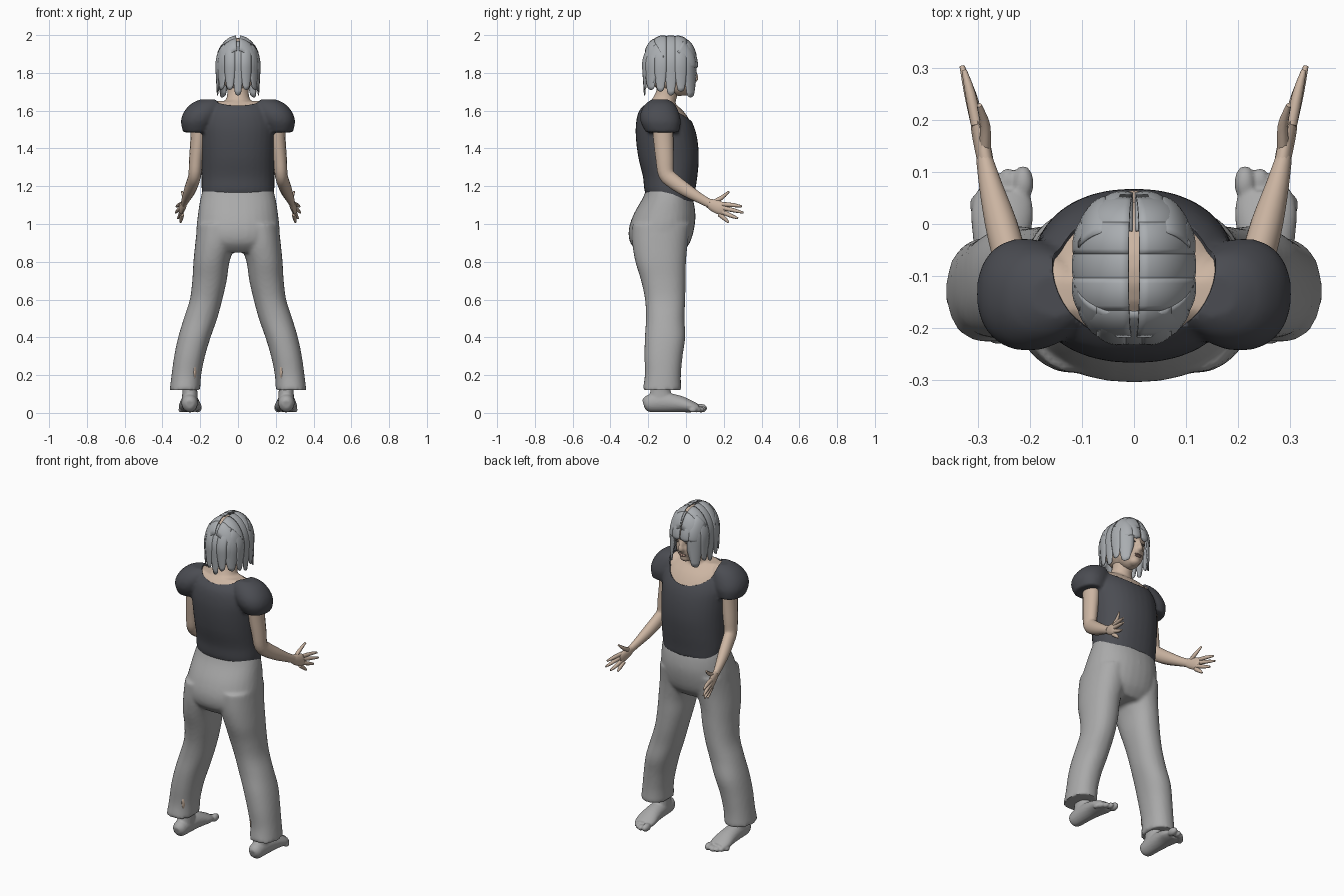
import bpy, bmesh, math
from mathutils import Vector

if "Cube" in bpy.data.objects:
    bpy.data.objects.remove(bpy.data.objects["Cube"])


def material(name, rgb):
    m = bpy.data.materials.new(name)
    m.use_nodes = True
    m.diffuse_color = (*rgb, 1)
    m.node_tree.nodes["Principled BSDF"].inputs["Base Color"].default_value = (*rgb, 1)
    return m


SKIN = material("skin", (0.60, 0.46, 0.36))
SHIRT = material("charcoal cloth", (0.07, 0.073, 0.085))
PANTS = material("grey cloth", (0.40, 0.40, 0.40))
HAIR = material("silver hair", (0.40, 0.42, 0.44))
LIPS = material("lips", (0.42, 0.27, 0.22))
EYES = material("eyes", (0.12, 0.10, 0.09))


def spline(rows, steps=4):
    """Catmull-Rom interpolation of tuples."""
    out = []
    for i in range(len(rows) - 1):
        a, b, c, d = rows[max(i - 1, 0)], rows[i], rows[i + 1], rows[min(i + 2, len(rows) - 1)]
        for k in range(steps):
            t = k / steps
            out.append([0.5 * (2 * q + (r - p) * t + (2 * p - 5 * q + 4 * r - s) * t * t
                               + (3 * q - p - 3 * r + s) * t ** 3) for p, q, r, s in zip(a, b, c, d)])
    return out + [list(rows[-1])]


def skin_rings(bm, rings, n, power=2.0):
    """Join rings given as (centre, u radius vector, v radius vector) into a capped tube."""
    loops = []
    for c, u, v in rings:
        loop = []
        for i in range(n):
            a = 2 * math.pi * i / n
            cx, sy = math.cos(a), math.sin(a)
            e = 2 / power
            loop.append(bm.verts.new(c + u * math.copysign(abs(cx) ** e, cx)
                                     + v * math.copysign(abs(sy) ** e, sy)))
        loops.append(loop)
    for p, q in zip(loops, loops[1:]):
        for i in range(n):
            bm.faces.new((p[i], p[(i + 1) % n], q[(i + 1) % n], q[i]))
    bm.faces.new(loops[0])
    bm.faces.new(loops[-1])


def column(bm, rows, sx=1, n=32, power=2.2, inset=0.0):
    """Upright loft from rows (z, x0, x1, y0, y1)."""
    skin_rings(bm, [(Vector((sx * (x0 + x1) / 2, (y0 + y1) / 2, z)),
                     Vector(((x1 - x0) / 2 - inset, 0, 0)), Vector((0, (y1 - y0) / 2 - inset, 0)))
                    for z, x0, x1, y0, y1 in spline(rows)], n, power)


def tube(bm, pts, sx=1, n=12, steps=3):
    """Loft along a path of (x, y, z, side radius, other radius)."""
    rows = spline(pts, steps)
    ps = [Vector((sx * r[0], r[1], r[2])) for r in rows]
    rings = []
    for i, r in enumerate(rows):
        t = (ps[min(i + 1, len(ps) - 1)] - ps[max(i - 1, 0)]).normalized()
        v = t.cross(Vector((1, 0, 0))).normalized()
        rings.append((ps[i], v.cross(t) * r[3], v * r[4]))
    skin_rings(bm, rings, n)


def ball(bm, c, r, sx=1, seg=24):
    vs = bmesh.ops.create_uvsphere(bm, u_segments=seg, v_segments=seg // 2, radius=1)["verts"]
    for v in vs:
        v.co = Vector((sx * c[0] + v.co.x * r[0], c[1] + v.co.y * r[1], c[2] + v.co.z * r[2]))


def finish(name, bm, mat, voxel=0, smooth=4, angle=50):
    bmesh.ops.recalc_face_normals(bm, faces=bm.faces)
    me = bpy.data.meshes.new(name)
    bm.to_mesh(me)
    bm.free()
    ob = bpy.data.objects.new(name, me)
    bpy.context.collection.objects.link(ob)
    me.materials.append(mat)
    for o in bpy.context.selected_objects:
        o.select_set(False)
    bpy.context.view_layer.objects.active = ob
    ob.select_set(True)
    if voxel:
        m = ob.modifiers.new("blend", 'REMESH')
        m.mode, m.voxel_size = 'VOXEL', voxel
        s = ob.modifiers.new("soften", 'SMOOTH')
        s.iterations, s.factor = smooth, 0.5
        for mod in ("blend", "soften"):
            bpy.ops.object.modifier_apply(modifier=mod)
    bpy.ops.object.shade_smooth_by_angle(angle=math.radians(angle))
    return ob


# Trousers: hips and two flared legs blended together
bm = bmesh.new()
column(bm, [(z, -w, w, a, b) for z, a, b, w in [
    (1.20, -0.205, 0.00, 0.178), (1.14, -0.228, 0.034, 0.198), (1.05, -0.278, 0.05, 0.212),
    (0.97, -0.303, 0.042, 0.22), (0.90, -0.295, 0.02, 0.21), (0.85, -0.25, -0.02, 0.17)]])
for sx in (1, -1):
    column(bm, [(1.0, 0.01, 0.215, -0.285, 0.025), (0.9, 0.015, 0.226, -0.285, 0.01),
                (0.8, 0.045, 0.236, -0.268, 0.0), (0.7, 0.06, 0.242, -0.238, -0.002),
                (0.6, 0.083, 0.255, -0.217, -0.004), (0.5, 0.11, 0.287, -0.212, -0.008),
                (0.4, 0.145, 0.317, -0.218, -0.004), (0.3, 0.175, 0.338, -0.22, -0.018),
                (0.2, 0.195, 0.352, -0.218, -0.027), (0.12, 0.2, 0.362, -0.23, -0.025)], sx)
finish("trousers", bm, PANTS, 0.01, 5)

# Shirt body and puffed short sleeves, with a scooped neckline
TORSO = [(z, -w, w, a, b) for z, a, b, w in [
    (1.11, -0.185, 0.04, 0.182), (1.17, -0.218, 0.048, 0.192), (1.25, -0.228, 0.06, 0.193),
    (1.35, -0.252, 0.068, 0.196), (1.45, -0.265, 0.06, 0.2), (1.53, -0.265, 0.037, 0.2),
    (1.60, -0.248, -0.008, 0.175), (1.65, -0.2, -0.07, 0.13)]]
SLEEVE = [(1.485, 0.15, 0.29, -0.212, -0.038), (1.54, 0.12, 0.302, -0.24, -0.028),
          (1.59, 0.1, 0.288, -0.24, -0.038), (1.635, 0.09, 0.25, -0.215, -0.06),
          (1.66, 0.1, 0.2, -0.18, -0.095)]
bm = bmesh.new()
column(bm, TORSO)
for sx in (1, -1):
    column(bm, SLEEVE, sx)
shirt = finish("shirt", bm, SHIRT, 0.01, 4)
bm = bmesh.new()
ball(bm, (0, -0.07, 1.66), (0.158, 0.16, 0.15), seg=48)
cutter = finish("neckline_cutter", bm, SKIN)
cutter.hide_render = True
bpy.context.view_layer.objects.active = shirt
cut = shirt.modifiers.new("neckline", 'BOOLEAN')
cut.operation, cut.object, cut.solver = 'DIFFERENCE', cutter, 'EXACT'
bpy.ops.object.modifier_apply(modifier="neckline")
bpy.data.objects.remove(cutter)

# Chest, shoulders and neck under the shirt
bm = bmesh.new()
column(bm, TORSO[3:], inset=0.008)
for sx in (1, -1):
    column(bm, [(z - 0.008, a, b - 0.02, c, d) for z, a, b, c, d in SLEEVE[1:]], sx, inset=0.01)
tube(bm, [(0, -0.14, 1.56, 0.11, 0.08), (0, -0.125, 1.63, 0.075, 0.064),
          (0, -0.105, 1.68, 0.058, 0.058), (0, -0.09, 1.76, 0.056, 0.058)], n=24)
finish("neck_and_chest", bm, SKIN, 0.01, 4)

# Head with jaw and nose
bm = bmesh.new()
ball(bm, (0, -0.085, 1.84), (0.103, 0.132, 0.145))
ball(bm, (0, -0.035, 1.765), (0.072, 0.08, 0.088))
ball(bm, (0, 0.0, 1.705), (0.034, 0.034, 0.026))
tube(bm, [(0, 0.035, 1.83, 0.01, 0.012), (0, 0.048, 1.79, 0.013, 0.014),
          (0, 0.051, 1.768, 0.018, 0.015), (0, 0.04, 1.757, 0.012, 0.01)])
finish("head", bm, SKIN, 0.007, 3)
bm = bmesh.new()
ball(bm, (0, 0.035, 1.733), (0.024, 0.012, 0.004), seg=16)
ball(bm, (0, 0.034, 1.725), (0.02, 0.012, 0.005), seg=16)
finish("lips", bm, LIPS)
bm = bmesh.new()
for sx in (1, -1):
    ball(bm, (0.034, 0.034, 1.808), (0.015, 0.009, 0.005), sx, 16)
finish("eyes", bm, EYES)

# Hair: curved locks laid over the skull, then hanging
RX, RY, RZ, CY, CZ = 0.114, 0.141, 0.157, -0.085, 1.835


def lock(bm, side, centre, half, start, bottom, lift=1.0):
    """side is (1,0), (-1,0) for sideways locks, (0,1) for fringe, (0,-1) for back."""
    across, reach = (RY, RX) if side[0] else (RX, RY)
    grid, rows, cols = [], 16, 6
    for i in range(rows + 1):
        t = i / rows
        phi = math.radians(start + (90 - start) * min(t / 0.6, 1))
        hang = max(0, (t - 0.6) / 0.4)
        line = []
        for j in range(cols + 1):
            w = 2 * j / cols - 1
            o = centre + half * w * (1 - 0.45 * hang ** 2)
            s = (1 - min(abs(o) / across, 0.97) ** 2.7) ** (1 / 2.7)
            f = lift * (1 + 0.03 * (1 - w * w))
            d = reach * s * math.sin(phi) * f * (1 - 0.07 * hang)
            z = CZ + RZ * s * math.cos(phi) * f - hang * (CZ - bottom - 0.012 * w * w)
            x, y = (side[0] * d, CY + o) if side[0] else (o, CY + side[1] * d)
            line.append(bm.verts.new((x, y, z)))
        grid.append(line)
    for p, q in zip(grid, grid[1:]):
        for j in range(cols):
            bm.faces.new((p[j], p[j + 1], q[j + 1], q[j]))


bm = bmesh.new()
for k, (o, low) in enumerate([(0.108, 1.67), (0.058, 1.70), (0.005, 1.68), (-0.05, 1.70), (-0.1, 1.71)]):
    for sx in (1, -1):
        lock(bm, (sx, 0), o, 0.031, 5, low, 1 + 0.015 * (k % 2))
for k, (o, low) in enumerate([(-0.085, 1.74), (-0.043, 1.71), (0, 1.68), (0.043, 1.71), (0.085, 1.74)]):
    lock(bm, (0, -1), o, 0.027, 35, low, 1.0 + 0.02 * (k % 2))
for o in (-0.078, -0.03, 0.03, 0.078):
    lock(bm, (0, 1), o, 0.027, 30, 1.822, 1.015)
hair = finish("hair", bm, HAIR)
thick = hair.modifiers.new("thickness", 'SOLIDIFY')
thick.thickness, thick.offset = 0.005, 0

# Arms and hands
FINGERS = [[(0.302, 0.19, 1.105), (0.314, 0.25, 1.10), (0.326, 0.295, 1.093)],
           [(0.303, 0.195, 1.085), (0.316, 0.25, 1.073), (0.33, 0.303, 1.06)],
           [(0.300, 0.19, 1.065), (0.308, 0.235, 1.045), (0.318, 0.275, 1.03)],
           [(0.296, 0.175, 1.052), (0.300, 0.205, 1.028), (0.304, 0.225, 1.008)],
           [(0.286, 0.145, 1.115), (0.286, 0.19, 1.14), (0.297, 0.228, 1.172)]]
for side, sx in (("left", 1), ("right", -1)):
    bm = bmesh.new()
    tube(bm, [(0.205, -0.125, 1.56, 0.045, 0.058), (0.21, -0.12, 1.45, 0.042, 0.054),
              (0.222, -0.113, 1.34, 0.037, 0.048), (0.228, -0.105, 1.265, 0.034, 0.043),
              (0.238, -0.065, 1.225, 0.033, 0.041), (0.255, 0.0, 1.18, 0.031, 0.036),
              (0.274, 0.07, 1.138, 0.023, 0.027), (0.287, 0.125, 1.108, 0.016, 0.023)], sx, 14)
    finish(side + "_arm", bm, SKIN)
    bm = bmesh.new()
    tube(bm, [(0.283, 0.11, 1.116, 0.015, 0.021), (0.29, 0.145, 1.099, 0.016, 0.032),
              (0.299, 0.185, 1.083, 0.014, 0.035), (0.303, 0.208, 1.077, 0.008, 0.028)], sx)
    for f in FINGERS:
        tube(bm, [(*p, r, r * 1.1) for p, r in zip(f, (0.011, 0.010, 0.005))], sx, 8)
    finish(side + "_hand", bm, SKIN)

# Feet with toes, plus the strip of calf at the trouser slit
for side, sx in (("left", 1), ("right", -1)):
    bm = bmesh.new()
    column(bm, [(0.2, 0.22, 0.3, -0.18, -0.08), (0.11, 0.215, 0.295, -0.19, -0.08),
                (0.05, 0.21, 0.3, -0.205, -0.05)], sx, 20)
    tube(bm, [(0.256, -0.225, 0.045, 0.02, 0.022), (0.256, -0.2, 0.05, 0.04, 0.045),
              (0.256, -0.12, 0.055, 0.046, 0.052), (0.255, -0.04, 0.048, 0.053, 0.045),
              (0.253, 0.02, 0.035, 0.06, 0.033), (0.25, 0.06, 0.026, 0.052, 0.022)], sx, 24)
    for x, y, r in [(0.213, 0.078, 0.023), (0.243, 0.083, 0.017), (0.266, 0.073, 0.016),
                    (0.286, 0.057, 0.015), (0.303, 0.036, 0.014)]:
        ball(bm, (x, y, r + 0.002), (r * 0.9, r * 1.5, r), sx, 16)
    finish(side + "_foot", bm, PANTS, 0.006, 2)
    bm = bmesh.new()
    ball(bm, (0.23, -0.187, 0.22), (0.011, 0.024, 0.05), sx, 16)
    finish(side + "_calf_strip", bm, SKIN)
